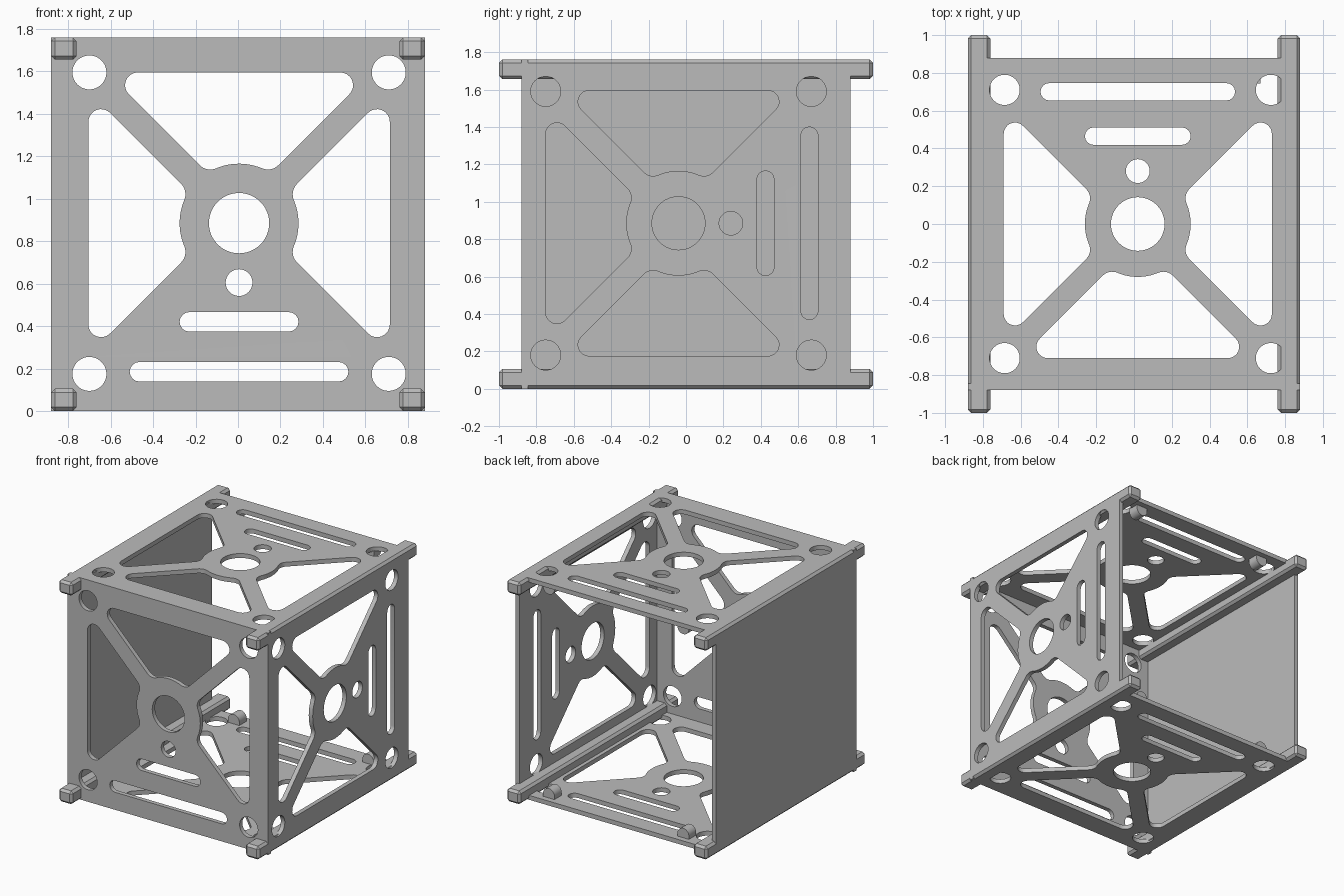
import bpy, bmesh
from math import sin, cos, pi, sqrt, atan2
from mathutils import Matrix, Vector

if "Cube" in bpy.data.objects:
    bpy.data.objects.remove(bpy.data.objects["Cube"])

T = 0.035          # sheet thickness
H = 1.76           # body height
W = 0.88           # body half width

grey = bpy.data.materials.new("aluminium_grey")
grey.diffuse_color = (0.5, 0.5, 0.5, 1)
grey.use_nodes = True
grey.node_tree.nodes["Principled BSDF"].inputs["Base Color"].default_value = grey.diffuse_color


def arc(cx, cy, r, a0, a1, n=8):
    return [(cx + r * cos(a0 + (a1 - a0) * i / n), cy + r * sin(a0 + (a1 - a0) * i / n))
            for i in range(n + 1)]


def circle(cx, cy, r, n=48):
    return arc(cx, cy, r, 0, 2 * pi, n)[:-1]


def slot(cy, half, r):
    return arc(half - r, cy, r, -pi / 2, pi / 2) + arc(-half + r, cy, r, pi / 2, 3 * pi / 2)


def trapezoid(turn):
    """Rounded window between two diagonal spokes, the hub ring and the border."""
    off, hub, f, r, top = 0.088, 0.28, 0.07, 0.06, 0.71
    k = off + f * sqrt(2)
    a = (-2 * k + sqrt(4 * k * k - 8 * (k * k - (hub + f) ** 2))) / 4
    b = a + k
    ang = atan2(b, a)
    right = arc(0, 0, hub, pi / 2, ang)                                # hub ring
    right += arc(a, b, f, ang - pi, -pi / 4)[1:]                       # fillet
    right += arc(top - r - off - r * sqrt(2), top - r, r, -pi / 4, pi / 2)  # outer corner
    pts = right + [(-x, y) for x, y in reversed(right[1:])]
    return [(x * cos(turn) - y * sin(turn), x * sin(turn) + y * cos(turn)) for x, y in pts]


def finish(obj):
    obj.data.materials.clear()
    obj.data.materials.append(grey)


def sheet(name, loops, depth, matrix):
    """Flat outline with holes, given a thickness and placed by a matrix."""
    cu = bpy.data.curves.new(name, 'CURVE')
    cu.dimensions = '2D'
    cu.fill_mode = 'BOTH'
    cu.extrude = depth / 2
    for pts in loops:
        sp = cu.splines.new('POLY')
        sp.points.add(len(pts) - 1)
        for p, (x, y) in zip(sp.points, pts):
            p.co = (x, y, 0, 1)
        sp.use_cyclic_u = True
    obj = bpy.data.objects.new(name, cu)
    bpy.context.collection.objects.link(obj)
    bpy.ops.object.select_all(action='DESELECT')
    obj.select_set(True)
    bpy.context.view_layer.objects.active = obj
    bpy.ops.object.convert(target='MESH')
    obj = bpy.context.view_layer.objects.active
    bm = bmesh.new()
    bm.from_mesh(obj.data)
    bmesh.ops.remove_doubles(bm, verts=bm.verts, dist=0.0002)
    bmesh.ops.recalc_face_normals(bm, faces=bm.faces)
    bm.transform(matrix)
    bm.to_mesh(obj.data)
    bm.free()
    finish(obj)
    bpy.ops.object.shade_smooth_by_angle(angle=0.5)
    return obj


def box(name, lo, hi, bevel=0):
    lo, hi = Vector(lo), Vector(hi)
    bm = bmesh.new()
    bmesh.ops.create_cube(bm, size=1)
    for v in bm.verts:
        v.co = Vector([(lo[i] + hi[i]) / 2 + v.co[i] * (hi[i] - lo[i]) for i in range(3)])
    if bevel:
        bmesh.ops.bevel(bm, geom=bm.edges[:], offset=bevel, segments=1, affect='EDGES')
    me = bpy.data.meshes.new(name)
    bm.to_mesh(me)
    bm.free()
    obj = bpy.data.objects.new(name, me)
    bpy.context.collection.objects.link(obj)
    finish(obj)


def frame(u, v, origin):
    u, v = Vector(u), Vector(v)
    m = Matrix((u, v, u.cross(v))).transposed().to_4x4()
    m.translation = Vector(origin)
    return m


def cut_panel(name, u0, u1, v0, v1, matrix):
    loops = [[(u0, v0), (u1, v0), (u1, v1), (u0, v1)]]
    loops += [circle(x, y, 0.08) for x in (-0.705, 0.705) for y in (-0.71, 0.71)]
    loops += [circle(0, 0, 0.142), circle(0, -0.28, 0.063)]
    loops += [slot(-0.465, 0.28, 0.046), slot(-0.70, 0.515, 0.046)]
    loops += [trapezoid(t) for t in (0, pi / 2, -pi / 2)]
    sheet(name, loops, T, matrix)


# Cut-out panels
c = 0.018
cut_panel("front_panel", -W - 0.005, W - 0.005, -0.885, H - 0.885,
          frame((1, 0, 0), (0, 0, 1), (0.005, -W + T / 2, 0.885)))
for name, z in (("top_panel", H - T / 2), ("bottom_panel", T / 2)):
    cut_panel(name, -W + c + 0.02, W - c + 0.02, -W, W,
              frame((-1, 0, 0), (0, -1, 0), (0.02, 0, z)))
cut_panel("right_panel", c - 0.885, H - c - 0.885, -W - 0.04, W - 0.04,
          frame((0, 0, 1), (0, -1, 0), (W - T / 2, -0.04, 0.885)))

# Solid left wall
box("left_wall", (-W, -W, c), (-W + T, W, H - c))

# Four long corner rails with chamfered ends
for side, x in (("left", -W), ("right", W - 0.12)):
    for level, z in (("bottom", 0), ("top", H - 0.105)):
        box(f"{level}_{side}_rail", (x, -1, z), (x + 0.12, 1, z + 0.105), c)

# Rounded mounting tabs along the open back edge
tab = [(-0.05, 0), (0.05, 0)] + arc(0, 0.03, 0.05, 0, pi, 12)
for level, z, s in (("bottom", T - 0.005, 1), ("top", H - T + 0.005, -1)):
    for side, x in (("left", -0.56), ("right", 0.62)):
        sheet(f"{level}_{side}_tab", [tab], 0.09,
              frame((s, 0, 0), (0, 0, s), (x, 0.79, z)))
